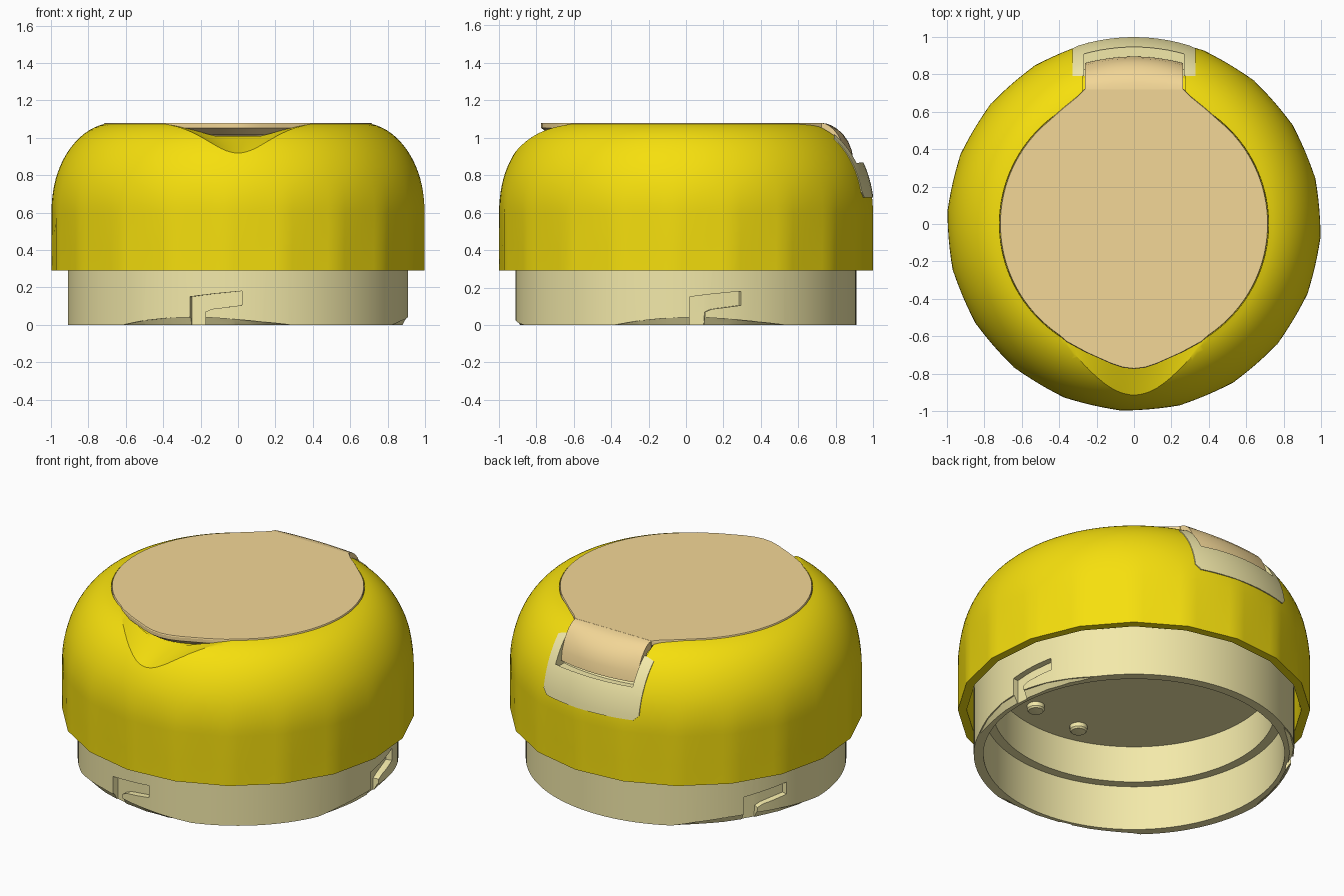
import bpy, bmesh
from math import sin, cos, pi, radians, sqrt

if "Cube" in bpy.data.objects:
    bpy.data.objects.remove(bpy.data.objects["Cube"])


def material(name, rgb):
    m = bpy.data.materials.new(name)
    m.diffuse_color = (*rgb, 1)
    m.use_nodes = True
    m.node_tree.nodes["Principled BSDF"].inputs["Base Color"].default_value = m.diffuse_color
    return m


YELLOW = material("yellow", (0.92, 0.74, 0.004))
CREAM = material("cream", (0.90, 0.82, 0.40))
TAN = material("tan", (0.90, 0.68, 0.31))


def finish(name, bm, mat=None):
    bmesh.ops.remove_doubles(bm, verts=bm.verts, dist=1e-5)
    bmesh.ops.recalc_face_normals(bm, faces=bm.faces)
    me = bpy.data.meshes.new(name)
    bm.to_mesh(me)
    bm.free()
    ob = bpy.data.objects.new(name, me)
    bpy.context.collection.objects.link(ob)
    if mat:
        me.materials.append(mat)
    return ob


def loft(name, loops, mat=None):
    """Closed solid through a list of equal-length loops."""
    bm = bmesh.new()
    rows = [[bm.verts.new(p) for p in lp] for lp in loops]
    n = len(rows[0])
    for a, b in zip(rows, rows[1:]):
        for j in range(n):
            k = (j + 1) % n
            bm.faces.new((a[j], a[k], b[k], b[j]))
    bm.faces.new(rows[0])
    bm.faces.new(rows[-1])
    return finish(name, bm, mat)


def lathe(name, profile, mat=None, segs=120):
    """Revolve (r, z, facet) rows; facet=1 flattens the ring to 20 sides."""
    bm = bmesh.new()
    rows = []
    for r, z, w in profile:
        if r == 0:
            rows.append([bm.verts.new((0, 0, z))] * segs)
            continue
        row = []
        for j in range(segs):
            d = 360 * j / segs
            flat = cos(pi / 20) / cos(radians(d % 18 - 9))
            rr = r * (1 - w + w * flat)
            a = radians(d + 14)
            row.append(bm.verts.new((rr * cos(a), rr * sin(a), z)))
        rows.append(row)
    for a, b in zip(rows, rows[1:]):
        for j in range(segs):
            k = (j + 1) % segs
            vs = list(dict.fromkeys((a[j], a[k], b[k], b[j])))
            if len(vs) > 2:
                bm.faces.new(vs)
    return finish(name, bm, mat)


def boolean(ob, cutter, op='DIFFERENCE'):
    m = ob.modifiers.new("cut", 'BOOLEAN')
    m.operation, m.solver, m.object = op, 'EXACT', cutter
    bpy.context.view_layer.objects.active = ob
    bpy.ops.object.modifier_apply(modifier=m.name)
    bpy.data.objects.remove(cutter)


def smooth(ob, deg=30):
    bpy.ops.object.select_all(action='DESELECT')
    ob.select_set(True)
    bpy.context.view_layer.objects.active = ob
    bpy.ops.object.shade_smooth_by_angle(angle=radians(deg))


def dome_arc(off=0.0, n=18):
    """Elliptical shoulder of the dome as (r, z), from the wall up to r = 0.72."""
    angles = [i / n * 1.394 for i in range(n + 1)]
    return [(0.66 + (0.34 + off) * cos(t), 0.6 + (0.48 + off) * sin(t)) for t in angles]


def bowed(profile, half_width, n=12):
    """Sections of a (y, z) profile across x, bowed to follow the round wall."""
    loops = []
    for i in range(n + 1):
        x = half_width * (2 * i / n - 1)
        sag = 1 - sqrt(1 - x * x)
        loops.append([(x, y - sag * min(1, max(0, (y - 0.715) / 0.15)), z) for y, z in profile])
    return loops


# Dome shell: faceted lower wall blending into a round shoulder, recessed top
outer = [(1, 0.29, 1), (1, 0.42, 0.9)]
outer += [(r, z, max(0, 0.5 * (1 - (z - 0.6) / 0.2))) for r, z in dome_arc()]
top = [(0.718, 1.01, 0), (0, 1.01, 0)]
inner = [(0, 0.93, 0)] + [(0.6 + 0.35 * cos(t), 0.6 + 0.33 * sin(t), 0)
                          for t in [radians(d) for d in range(90, -1, -10)]]
shell = lathe("dome_shell", outer + top + inner + [(0.95, 0.29, 1), (1, 0.29, 1)], YELLOW)


# Finger scoop under the front of the lid, widening toward the lid
def scoop_loop(y):
    depth = 0.06 + 0.105 * (-y - 0.65) / 0.27
    w = 0.42 + 0.13 * (y + 0.92) / 0.32
    xs = [w * i / 20 for i in range(-20, 21)]
    bell = [(x, y, 1.081 - depth * (0.5 + 0.5 * cos(pi * x / w))) for x in xs]
    return bell + [(w, y, 1.2), (-w, y, 1.2)]


boolean(shell, loft("scoop_cutter", [scoop_loop(-1.05 + 0.05 * i) for i in range(10)]))

# Hinge bracket: a patch of slightly larger dome, cut to a U
bracket = lathe("hinge_bracket", [(0, 0.5, 0), (1.004, 0.5, 0)] +
                [(r, z, 0) for r, z in dome_arc(0.004)] + [(0, 1.075, 0)], CREAM)
outline = [(-0.33, 1.15), (-0.33, 0.71), (-0.30, 0.68), (0.30, 0.68), (0.33, 0.71), (0.33, 1.15)]
boolean(bracket, loft("bracket_bounds", [[(x, y, z) for x, z in outline] for y in (0.79, 1.2)]),
        'INTERSECT')

# Notch for the hinge, cut a little deeper through the shell than the bracket
for part, d in ((shell, 0.008), (bracket, 0)):
    notch = [(0.6, 1.2), (0.6, 1.01 - d), (0.8, 0.92 - d), (0.86, 0.84 - d),
             (0.946 + d, 0.84 - d), (0.946 + d, 1.2)]
    boolean(part, loft("notch_cutter", bowed(notch, 0.267 + d)))

# Lid plate: round, with a blunt front lip and a straight back edge
half = [(0.06, -0.768), (0.12, -0.748), (0.25, -0.69), (0.36, -0.63)]
half += [(0.717 * cos(radians(a)), 0.717 * sin(radians(a))) for a in range(-56, 47, 3)]
half += [(0.38, 0.62), (0.30, 0.685), (0.265, 0.722)]
lid_outline = [(0, -0.775)] + half + [(-x, y) for x, y in reversed(half)]
lid = loft("lid", [[(x * s, y * s, z) for x, y in lid_outline]
                   for s, z in ((0.93, 1.015), (1, 1.052), (1, 1.074), (0.996, 1.079))], TAN)

# Hinge tab curving down from the lid into the notch
tab_top = [(0.715, 1.079), (0.75, 1.075), (0.78, 1.063), (0.81, 1.044), (0.84, 1.015),
           (0.865, 0.98), (0.885, 0.93), (0.895, 0.87)]
tab_low = [(0.855, 0.87), (0.845, 0.92), (0.81, 0.98), (0.77, 1.02), (0.715, 1.035)]
tab = loft("hinge_tab", bowed(tab_top + tab_low, 0.263), TAN)

# Neck ring with stepped bore and closed ceiling
neck = lathe("neck_ring", [(0, 0.56, 0), (0.91, 0.56, 0), (0.91, 0, 0), (0.855, 0, 0),
                           (0.855, 0.28, 0), (0.80, 0.28, 0), (0.80, 0.51, 0), (0, 0.51, 0)], CREAM)

# Bayonet slots: a stepped channel plus a sloping lead-in along the rim,
# given as (offset, low, high) columns
channel = [(-0.14, -0.02, 0.15), (-0.062, -0.02, 0.16), (-0.056, 0.07, 0.16),
           (-0.02, 0.085, 0.165), (0.14, 0.105, 0.18)]
ramp = [(-0.55, -0.02, 0.001), (-0.42, -0.02, 0.022), (-0.25, -0.02, 0.038),
        (-0.08, -0.02, 0.042), (0.1, -0.02, 0.030), (0.25, -0.02, 0.016), (0.4, -0.02, 0.001)]


def slot_cutter(columns, centre, r_low, r_high):
    loops = []
    for s, lo, hi in columns:
        a = radians(centre) + s / 0.91
        loops.append([(r * cos(a), r * sin(a), z)
                      for r, z in ((r_low, lo), (1, lo), (1, hi), (r_high, hi))])
    return loft("slot_cutter", loops)


for centre in (-97.5, 10, 155):
    boolean(neck, slot_cutter(channel, centre, 0.874, 0.874))
    boolean(neck, slot_cutter(ramp, centre, 0.872, 0.905))

# Two small studs under the ceiling
ring = [(cos(2 * pi * k / 24), sin(2 * pi * k / 24)) for k in range(24)]
for i, deg in enumerate((-71, -101)):
    a = radians(deg)
    stud = loft(f"ceiling_stud_{i + 1}",
                [[(0.65 * cos(a) + r * u, 0.65 * sin(a) + r * v, z) for u, v in ring]
                 for r, z in ((0.05, 0.52), (0.05, 0.485), (0.042, 0.475), (0.02, 0.472))], CREAM)
    smooth(stud)

for ob in (shell, bracket, lid, tab, neck):
    smooth(ob)
